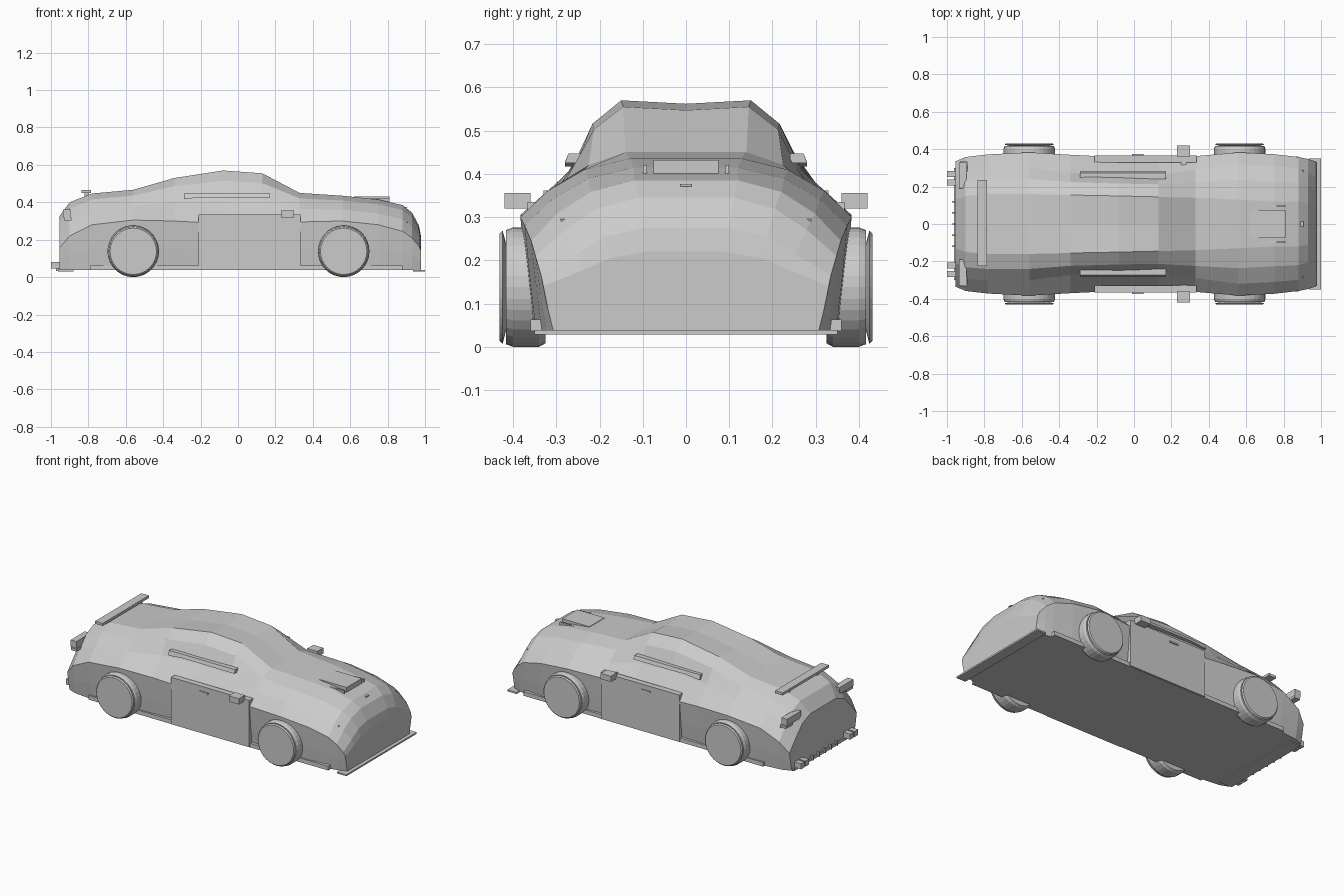
import bpy, bmesh
from math import cos, sin, tau


def make(name, verts, faces):
    bm = bmesh.new()
    vs = [bm.verts.new(v) for v in verts]
    for f in faces:
        bm.faces.new([vs[i] for i in f])
    bmesh.ops.recalc_face_normals(bm, faces=bm.faces)
    me = bpy.data.meshes.new(name)
    bm.to_mesh(me)
    bm.free()
    ob = bpy.data.objects.new(name, me)
    bpy.context.collection.objects.link(ob)
    return ob


def loft(name, rings):
    """Skin closed rings of equal length and cap both ends."""
    n = len(rings[0])
    verts = [v for r in rings for v in r]
    faces = [(i * n + j, i * n + (j + 1) % n, (i + 1) * n + (j + 1) % n, (i + 1) * n + j)
             for i in range(len(rings) - 1) for j in range(n)]
    faces += [tuple(range(n)), tuple(range(len(verts) - n, len(verts)))]
    return make(name, verts, faces)


def box(name, x, y, z):
    return loft(name, [[(a, y[0], z[0]), (a, y[1], z[0]), (a, y[1], z[1]), (a, y[0], z[1])] for a in x])


def pair(name, x, y, z):
    for side, s in (("right", -1), ("left", 1)):
        box(f"{name}_{side}", x, (s * y[0], s * y[1]), z)


# Body stations: x, crease half width, crease z, top half width, top z, hood roundness
stations = [
    (-0.955, 0.335, 0.155, 0.13, 0.325, 0.6),
    (-0.90, 0.358, 0.22, 0.15, 0.40, 0.7),
    (-0.78, 0.372, 0.28, 0.16, 0.447, 0.6),
    (-0.56, 0.383, 0.305, 0.16, 0.467, 0.4),
    (-0.34, 0.37, 0.30, 0.155, 0.53, 0.0),
    (-0.08, 0.357, 0.285, 0.15, 0.57, 0.0),
    (0.13, 0.357, 0.28, 0.145, 0.555, 0.0),
    (0.33, 0.363, 0.295, 0.14, 0.45, 0.6),
    (0.56, 0.383, 0.30, 0.13, 0.435, 1.0),
    (0.75, 0.373, 0.28, 0.12, 0.415, 1.0),
    (0.88, 0.358, 0.245, 0.12, 0.385, 1.0),
    (0.93, 0.348, 0.21, 0.11, 0.345, 0.8),
    (0.968, 0.335, 0.165, 0.10, 0.275, 0.5),
    (0.978, 0.33, 0.14, 0.09, 0.22, 0.4),
]
rings = []
for x, wc, zc, wt, zt, k in stations:
    dy, dz = wc - wt, zt - zc
    half = [(wc * 0.93, 0.037), (wc * 0.965, 0.037 + 0.45 * (zc - 0.037)), (wc, zc),
            (wc - dy * (0.45 - 0.2 * k), zc + dz * 0.45),
            (wc - dy * (0.68 - 0.1 * k), zc + dz * 0.81), (wt, zt)]
    dip = 0.008 if k == 0 else 0
    ring = [(x, y, z) for y, z in half] + [(x, 0, zt - dip)]
    rings.append(ring + [(x, -y, z) for y, z in reversed(half)])
loft("body", rings)

# Wheels with chamfered tyres and separate cover discs
for end, x in (("rear", -0.56), ("front", 0.565)):
    for side, s in (("right", -1), ("left", 1)):
        def disc(name, profile):
            loft(name, [[(x + r * cos(tau * i / 32), s * y, 0.138 + r * sin(tau * i / 32))
                         for i in range(32)] for y, r in profile])
        disc(f"{end}_{side}_tyre", [(0.325, 0.13), (0.34, 0.138), (0.40, 0.138), (0.416, 0.132)])
        disc(f"{end}_{side}_wheel_cover", [(0.416, 0.10), (0.424, 0.131), (0.431, 0.124)])

# Doors, handles, mirrors, skirts
pair("door", (-0.21, 0.335), (0.33, 0.367), (0.04, 0.335))
pair("door_handle", (-0.01, 0.05), (0.36, 0.373), (0.295, 0.305))
pair("mirror", (0.23, 0.30), (0.36, 0.42), (0.32, 0.356))
pair("mirror_mount", (0.25, 0.28), (0.30, 0.37), (0.32, 0.333))
pair("side_skirt", (-0.79, 0.88), (0.32, 0.36), (0.037, 0.063))

# Window strips that taper forward
for side, s in (("right", -1), ("left", 1)):
    loft(f"window_strip_{side}",
         [[(x, s * 0.24, z0), (x, s * 0.28, z0), (x, s * 0.272, 0.447), (x, s * 0.24, 0.447)]
          for x, z0 in ((-0.29, 0.417), (-0.19, 0.427), (0.17, 0.425))])

# Rear wing and supports
box("rear_wing", (-0.838, -0.785), (-0.225, 0.235), (0.45, 0.466))
pair("wing_support", (-0.82, -0.80), (0.13, 0.15), (0.40, 0.455))

# Hood scoop and vent rails
box("hood_scoop", (0.62, 0.81), (-0.075, 0.075), (0.40, 0.432))
pair("hood_vent_rail", (0.68, 0.81), (0.09, 0.10), (0.39, 0.42))

# Lights and nose detail
pair("tail_light", (-0.935, -0.895), (0.19, 0.33), (0.32, 0.362))
pair("rear_reflector", (-0.93, -0.89), (0.27, 0.335), (0.302, 0.318))
for side, s in (("right", -1), ("left", 1)):
    loft(f"headlight_{side}", [[(x, s * 0.265, 0.296), (x, s * 0.29, 0.296), (x, s * 0.287, 0.278)]
                               for x in (0.86, 0.905)])
box("nose_plate", (0.87, 0.905), (-0.013, 0.013), (0.371, 0.376))

# Front splitter
box("front_splitter", (0.935, 1.0), (-0.35, 0.35), (0.029, 0.039))

# Rear diffuser, fins and twin exhausts
box("rear_diffuser", (-0.962, -0.88), (-0.30, 0.30), (0.031, 0.05))
for i in range(5):
    y = (i - 2) * 0.06
    box(f"diffuser_fin_{i}", (-0.972, -0.92), (y - 0.004, y + 0.004), (0.034, 0.062))
for i, y in enumerate((0.205, 0.25)):
    pair(f"exhaust_{i}", (-1.0, -0.94), (y, y + 0.034), (0.047, 0.082))

# Rest everything on the ground plane
bpy.context.view_layer.update()
